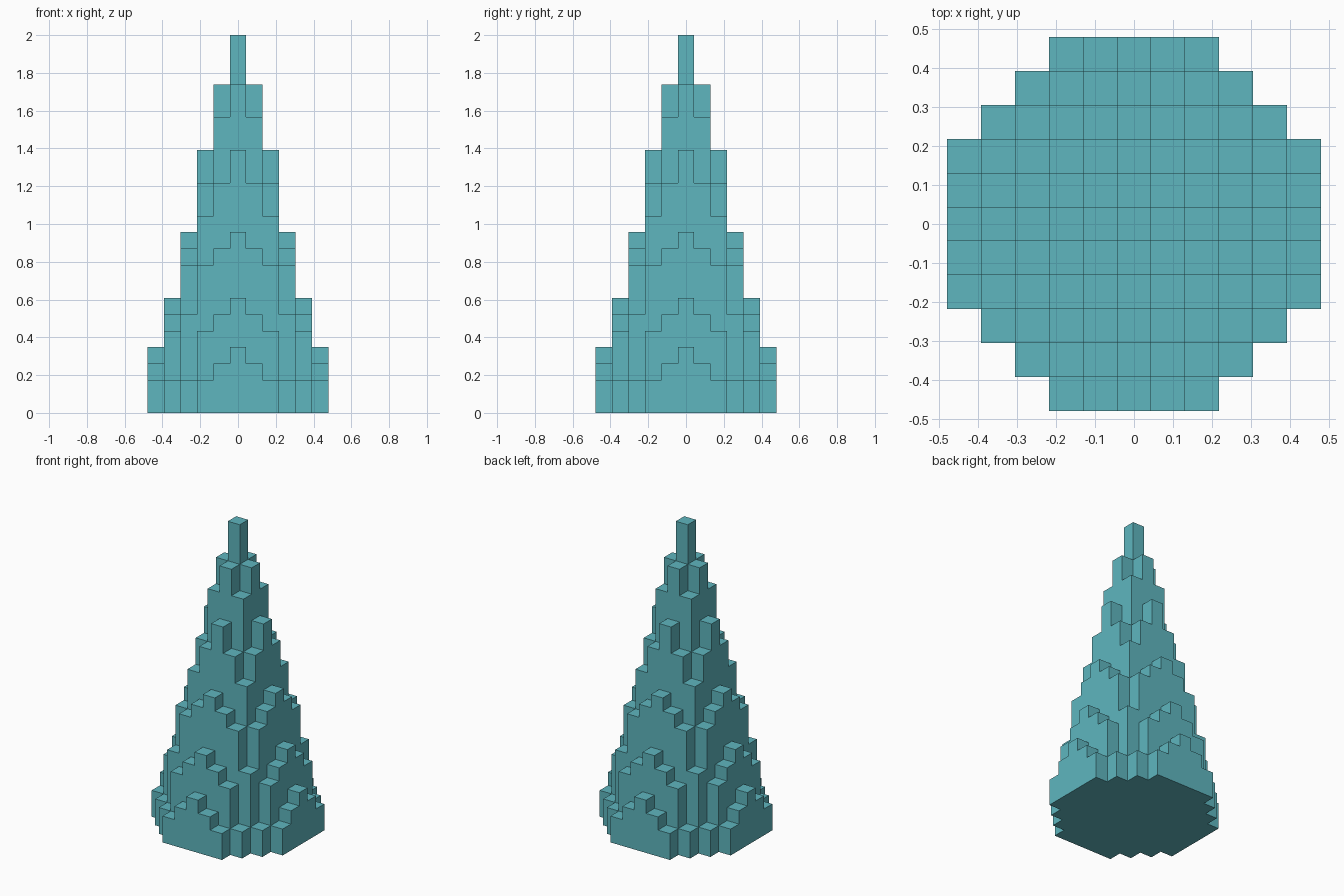
import bpy
import bmesh
from mathutils import Vector

cube = bpy.data.objects.get("Cube")
if cube:
    bpy.data.objects.remove(cube, do_unlink=True)

CELL = 2 / 23
RADIUS = 5

# Column heights in cells: one row per ring, from the ring's middle to its corner
RINGS = [[23], [20, 18], [16, 14, 12], [11, 10, 9, 6], [7, 6, 5, 2], [4, 3, 2]]


def height(i, j):
    """Height of the column at cell (i, j), the same in all eight octants."""
    far, near = max(abs(i), abs(j)), min(abs(i), abs(j))
    if far > RADIUS or near >= len(RINGS[far]):
        return 0
    return RINGS[far][near]


def filled(i, j, k):
    return 0 <= k < height(i, j)


def add_side(bm, centre, normal):
    """One square side of a cell, facing outwards."""
    u = Vector((normal.y, normal.z, normal.x))
    v = normal.cross(u)
    corners = ((-1, -1), (1, -1), (1, 1), (-1, 1))
    bm.faces.new([bm.verts.new((centre + (normal + u * a + v * b) / 2) * CELL)
                  for a, b in corners])


# Outer skin of the stepped spire
bm = bmesh.new()
directions = [Vector(s * (n == axis) for n in range(3)) for axis in range(3) for s in (-1, 1)]
cells = range(-RADIUS, RADIUS + 1)
for i in cells:
    for j in cells:
        for k in range(height(i, j)):
            for d in directions:
                if not filled(i + int(d.x), j + int(d.y), k + int(d.z)):
                    add_side(bm, Vector((i, j, k + 0.5)), d)

# Join the squares into clean flat faces
bmesh.ops.remove_doubles(bm, verts=bm.verts[:], dist=CELL / 100)
bmesh.ops.dissolve_limit(bm, angle_limit=0.02, verts=bm.verts[:], edges=bm.edges[:])

mesh = bpy.data.meshes.new("stepped_spire")
bm.to_mesh(mesh)
bm.free()
spire = bpy.data.objects.new("stepped_spire", mesh)
bpy.context.collection.objects.link(spire)

# Single teal colour
teal = bpy.data.materials.new("teal")
teal.use_nodes = True
colour = (0.114, 0.468, 0.521, 1)
teal.diffuse_color = colour
teal.node_tree.nodes["Principled BSDF"].inputs["Base Color"].default_value = colour
mesh.materials.append(teal)
